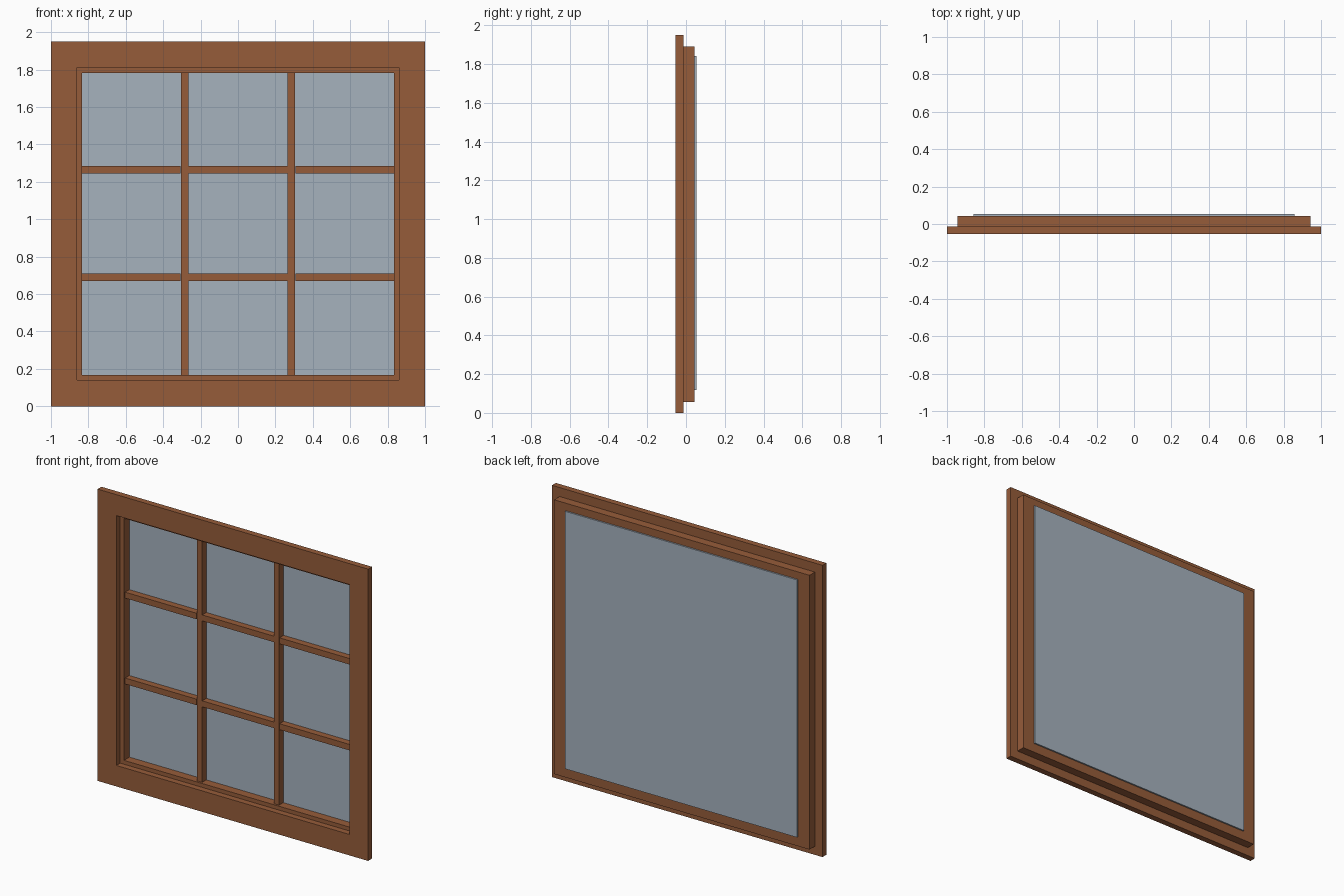
import bpy

if "Cube" in bpy.data.objects:
    bpy.data.objects.remove(bpy.data.objects["Cube"])


def material(name, rgb):
    m = bpy.data.materials.new(name)
    m.diffuse_color = (*rgb, 1.0)
    m.use_nodes = True
    m.node_tree.nodes["Principled BSDF"].inputs["Base Color"].default_value = m.diffuse_color
    return m


WOOD = material("brown wood", (0.305, 0.107, 0.042))
GLASS = material("grey blue glass", (0.381, 0.445, 0.515))


def box(name, x, y, z, mat):
    """Box from (min, max) ranges on each axis."""
    centre = [(a + b) / 2 for a, b in (x, y, z)]
    bpy.ops.mesh.primitive_cube_add(size=1, location=centre)
    ob = bpy.context.object
    ob.name = name
    ob.scale = [b - a for a, b in (x, y, z)]
    bpy.ops.object.transform_apply(location=False, rotation=False, scale=True)
    ob.data.materials.append(mat)
    return ob


Y_TRIM = (-0.054, -0.013)
Y_SASH = (-0.013, 0.044)
Y_BAR = (0.0, 0.044)
Y_GLASS = (0.044, 0.054)

# Outer trim: full-width rails, stiles between them
box("trim_bottom_rail", (-1, 1), Y_TRIM, (0, 0.14), WOOD)
box("trim_top_rail", (-1, 1), Y_TRIM, (1.81, 1.95), WOOD)

# Inner sash: full-height stiles, rails between them
box("sash_bottom_rail", (-0.834, 0.834), Y_SASH, (0.057, 0.166), WOOD)
box("sash_top_rail", (-0.834, 0.834), Y_SASH, (1.783, 1.89), WOOD)

for side, s in (("left", -1), ("right", 1)):
    def span(a, b):
        return tuple(sorted((s * a, s * b)))
    box(f"trim_{side}_stile", span(0.862, 1), Y_TRIM, (0.14, 1.81), WOOD)
    box(f"sash_{side}_stile", span(0.834, 0.944), Y_SASH, (0.057, 1.89), WOOD)
    # Vertical glazing bar
    box(f"vertical_bar_{side}", span(0.265, 0.304), Y_BAR, (0.166, 1.783), WOOD)

# Horizontal glazing bars in three segments per row
for row, z in (("lower", 0.691), ("upper", 1.265)):
    for col, x in (("left", (-0.834, -0.307)), ("middle", (-0.265, 0.265)),
                   ("right", (0.307, 0.834))):
        box(f"horizontal_bar_{row}_{col}", x, Y_BAR, (z - 0.02, z + 0.02), WOOD)

# Glass pane fixed to the back of the sash
box("glass_pane", (-0.858, 0.858), Y_GLASS, (0.119, 1.84), GLASS)
